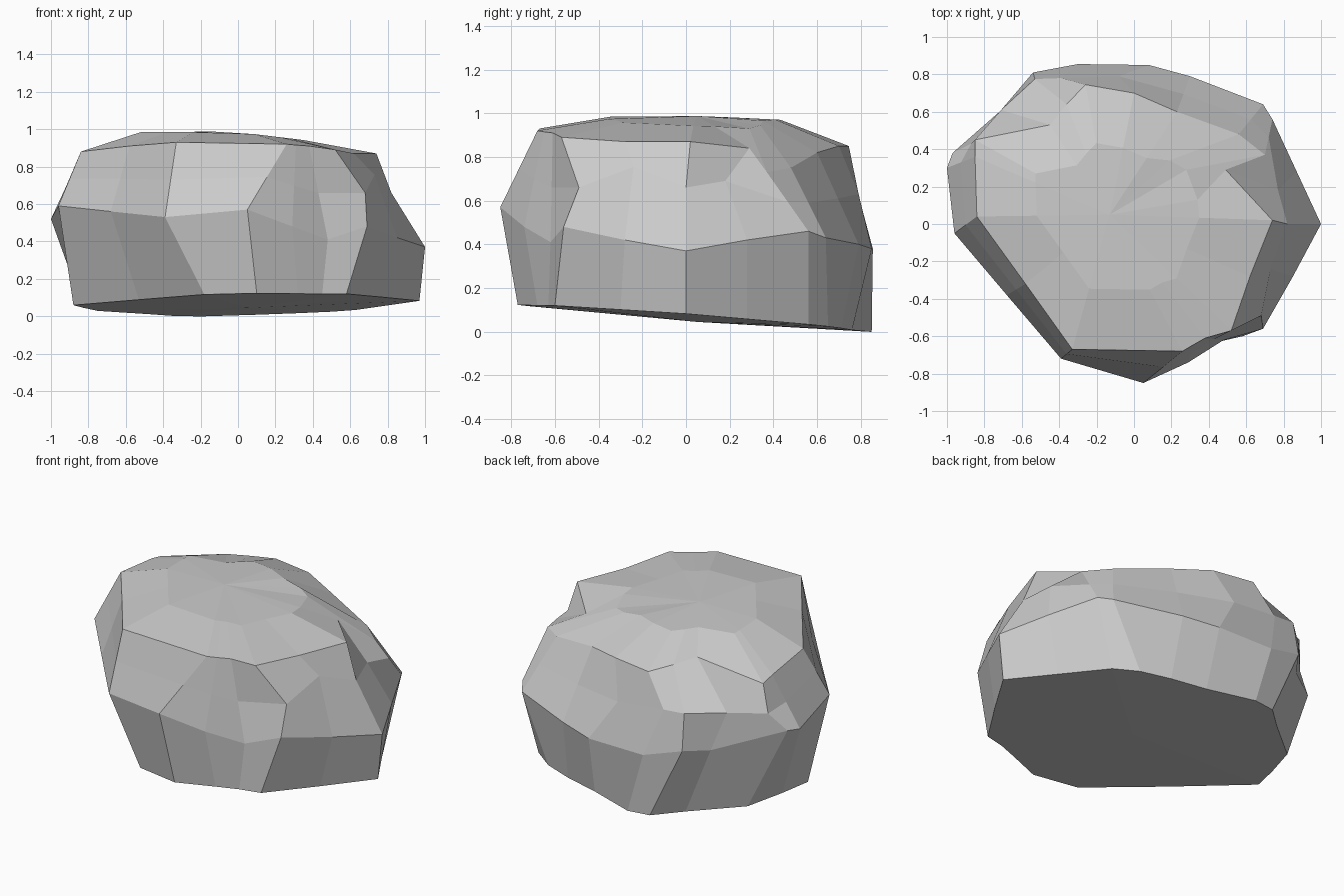
import bpy, bmesh
from mathutils import Vector

# Outlines run counter-clockwise from the left side, one point per column
belly = [(-.96, -.05, .59), (-.68, -.38, .56), (-.39, -.72, .53), (.05, -.85, .57),
         (.29, -.74, .48), (.48, -.62, .41), (.69, -.56, .48), (.85, -.28, .42),
         (1, 0, .37), (.87, .28, .42), (.74, .56, .46), (.69, .64, .43),
         (.3, .79, .4), (.08, .85, .38), (-.3, .855, .38), (-.54, .81, .45),
         (-.64, .67, .43), (-.97, .38, .53), (-1, .3, .52)]
foot = [(-.88, .05), (-.53, -.34), (-.18, -.71), (.1, -.77),
        (.32, -.68), (.45, -.63), (.58, -.6), (.78, -.3),
        (.97, 0), (.8, .28), (.63, .56), (.5, .65),
        (.32, .71), (.1, .76), (-.19, .85), (-.33, .83),
        (-.48, .69), (-.75, .46), (-.83, .23)]
rim = [(-.84, .04, .88), (-.58, -.32, .91), (-.33, -.67, .93), (.26, -.68, .92),
       (.31, -.65, .915), (.38, -.61, .91), (.52, -.57, .89), (.62, -.28, .87),
       (.74, .02, .87), (.49, .29, .84), (.7, .37, .73), (.56, .48, .75),
       (.23, .6, .82), (0, .7, .85), (-.26, .745, .85), (-.36, .64, .88),
       (-.45, .53, .91), (-.85, .45, .82), (-.85, .36, .84)]

# Sloping underside follows from the foot outline
base = [(x, y, .063 - .075 * y + .02 * max(0, x)) for x, y in foot]

# Gently domed crown is a smaller copy of the rim, evened out beside the notch
cx, cy = -.13, .05
crown = []
for x, y, _ in rim:
    u, v = cx + .55 * (x - cx), cy + .55 * (y - cy)
    crown.append((u, v, .984 - .12 * max(0, u) - .05 * max(0, v - .15)))
crown[9:12] = [(.34, .13, .94), (.28, .29, .93), (.19, .34, .945)]

# Collar between belly and rim, with chips and bulges at some columns
collar = [(Vector(a) + Vector(b)) / 2 for a, b in zip(belly, rim)]
chips = {6: (.68, -.49, .66), 7: (.73, -.24, .755), 8: (.82, 0, .66), 9: (.77, .18, .69),
         13: (-.08, .79, .63), 14: (-.39, .78, .66), 15: (-.53, .775, .67),
         16: (-.71, .61, .66), 17: (-.87, .43, .63)}
for i, p in chips.items():
    collar[i] = p

bm = bmesh.new()
rings = [[bm.verts.new(p) for p in ring] for ring in (base, belly, collar, rim, crown)]
n = len(belly)

# Side and shoulder facets
for low, high in zip(rings, rings[1:]):
    for i in range(n):
        j = (i + 1) % n
        bm.faces.new((low[i], low[j], high[j], high[i]))

# Underside and top fans
bottom = bm.verts.new((.05, .05, .045))
top = bm.verts.new((cx, cy, .987))
for i in range(n):
    j = (i + 1) % n
    bm.faces.new((bottom, rings[0][j], rings[0][i]))
    bm.faces.new((top, rings[-1][i], rings[-1][j]))

bmesh.ops.recalc_face_normals(bm, faces=bm.faces[:])
mesh = bpy.data.meshes.new("boulder")
bm.to_mesh(mesh)
bm.free()
boulder = bpy.data.objects.new("boulder", mesh)
bpy.context.collection.objects.link(boulder)
